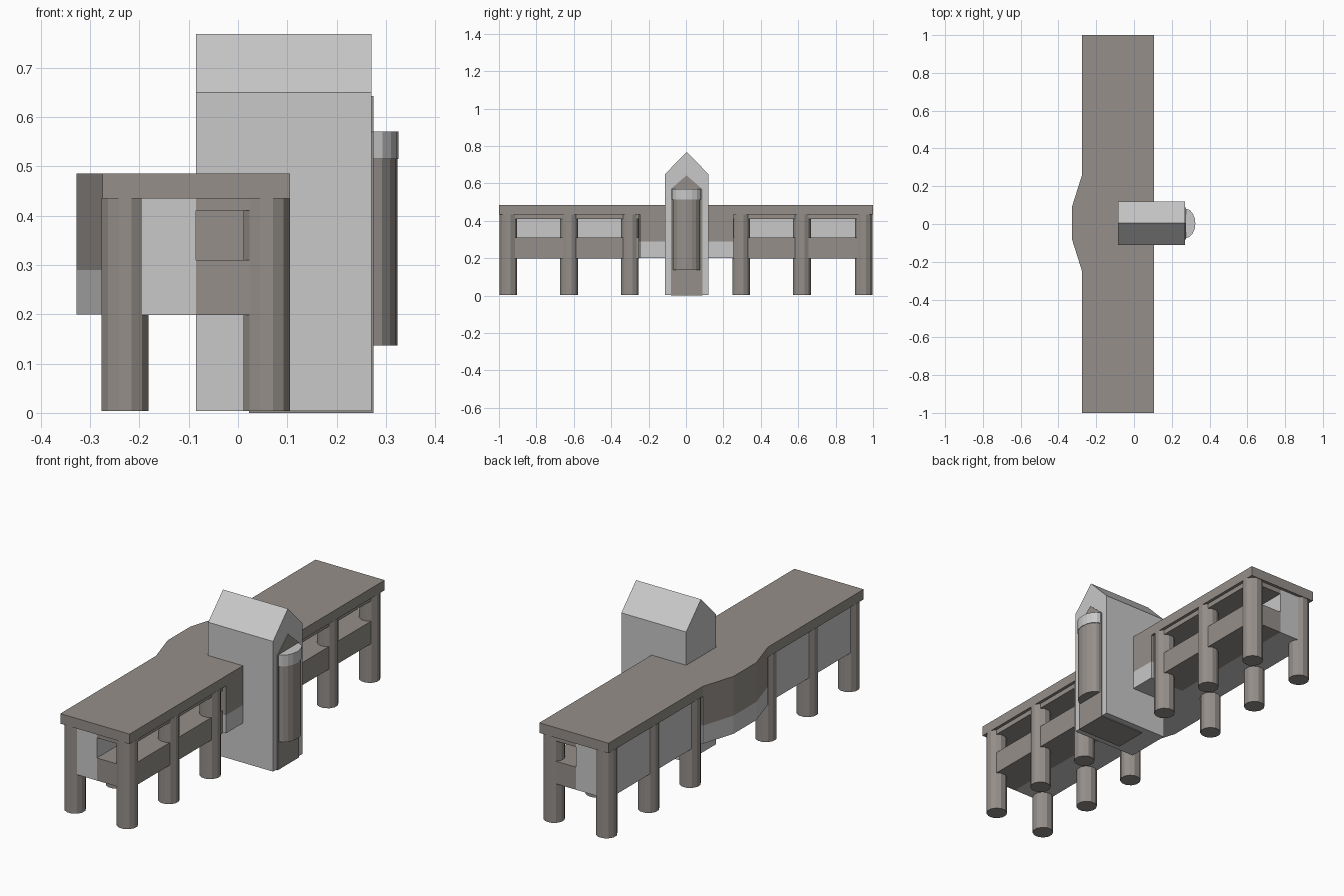
import bpy, bmesh, math
from mathutils import Vector

if "Cube" in bpy.data.objects:
    bpy.data.objects.remove(bpy.data.objects["Cube"])


def material(name, rgb):
    m = bpy.data.materials.new(name)
    m.diffuse_color = (*rgb, 1)
    m.use_nodes = True
    m.node_tree.nodes["Principled BSDF"].inputs["Base Color"].default_value = m.diffuse_color
    return m


LIGHT = material("light grey", (0.58, 0.58, 0.58))
BROWN = material("warm grey", (0.30, 0.275, 0.255))


def prism(name, pts, lo, hi, axis, mat):
    """Extrude a 2D outline along z (points x,y) or along x (points y,z)."""
    bm = bmesh.new()
    at = (lambda a, b, h: (a, b, h)) if axis == 'z' else (lambda a, b, h: (h, a, b))
    face = bm.faces.new([bm.verts.new(at(a, b, lo)) for a, b in pts])
    new = bmesh.ops.extrude_face_region(bm, geom=[face])['geom']
    offset = Vector(at(0, 0, hi - lo))
    bmesh.ops.translate(bm, vec=offset, verts=[v for v in new if isinstance(v, bmesh.types.BMVert)])
    bmesh.ops.recalc_face_normals(bm, faces=bm.faces)
    me = bpy.data.meshes.new(name)
    bm.to_mesh(me)
    bm.free()
    me.materials.append(mat)
    ob = bpy.data.objects.new(name, me)
    bpy.context.collection.objects.link(ob)
    return ob


def box(name, x0, x1, y0, y1, z0, z1, mat):
    return prism(name, [(x0, y0), (x1, y0), (x1, y1), (x0, y1)], z0, z1, 'z', mat)


# flat roof with the bulge on the left side
bulge = [(-0.275, 0.26), (-0.327, 0.095), (-0.327, -0.085), (-0.275, -0.25)]
prism("flat_roof", [(0.105, -1), (0.105, 1), (-0.275, 1)] + bulge + [(-0.275, -1)],
      0.435, 0.485, 'z', BROWN)

# centre block behind the tower: dark upper storey, light base
centre = [(0.105, -0.245), (0.105, 0.255)] + bulge
prism("centre_upper", centre, 0.29, 0.435, 'z', BROWN)
prism("centre_base", centre, 0.2, 0.29, 'z', LIGHT)

# two wings, each with an enclosed room, an open gallery and a ceiling beam
for side, y0, y1 in (("front", -0.985, -0.25), ("back", 0.255, 0.985)):
    box(side + "_room", -0.262, -0.085, y0, y1, 0.198, 0.435, LIGHT)
    box(side + "_gallery_base", -0.085, 0.09, y0, y1, 0.198, 0.31, BROWN)
    box(side + "_gallery_ceiling", -0.085, 0.09, y0, y1, 0.41, 0.435, BROWN)

# round pillars
ring = [(0.049 * math.cos(math.tau * i / 12 + math.pi / 12),
         0.049 * math.sin(math.tau * i / 12 + math.pi / 12)) for i in range(12)]
for x in (-0.229, 0.058):
    for y in (-0.95, -0.625, -0.3, 0.295, 0.62, 0.95):
        prism("pillar", [(x + a, y + b) for a, b in ring], 0.004, 0.436, 'z', BROWN)


def gable(y0, y1, z0, eave, ridge):
    return [(y0, z0), (y1, z0), (y1, eave), ((y0 + y1) / 2, ridge), (y0, eave)]


# gabled tower with a darker gabled core showing on its right face and underside
prism("tower", gable(-0.112, 0.12, 0.004, 0.65, 0.768), -0.085, 0.271, 'x', LIGHT)
prism("tower_core", gable(-0.081, 0.087, 0, 0.57, 0.643), 0.022, 0.275, 'x', BROWN)


def bay(name, rx, ry, z0, z1, mat):
    arc = [(0.273 + rx * math.cos(t), 0.003 + ry * math.sin(t))
           for t in (math.pi * (i / 8 - 0.5) for i in range(9))]
    return prism(name, arc, z0, z1, 'z', mat)


# half round bay with a light cap
bay("bay_column", 0.050, 0.073, 0.137, 0.515, BROWN)
bay("bay_cap", 0.052, 0.078, 0.515, 0.571, LIGHT)
